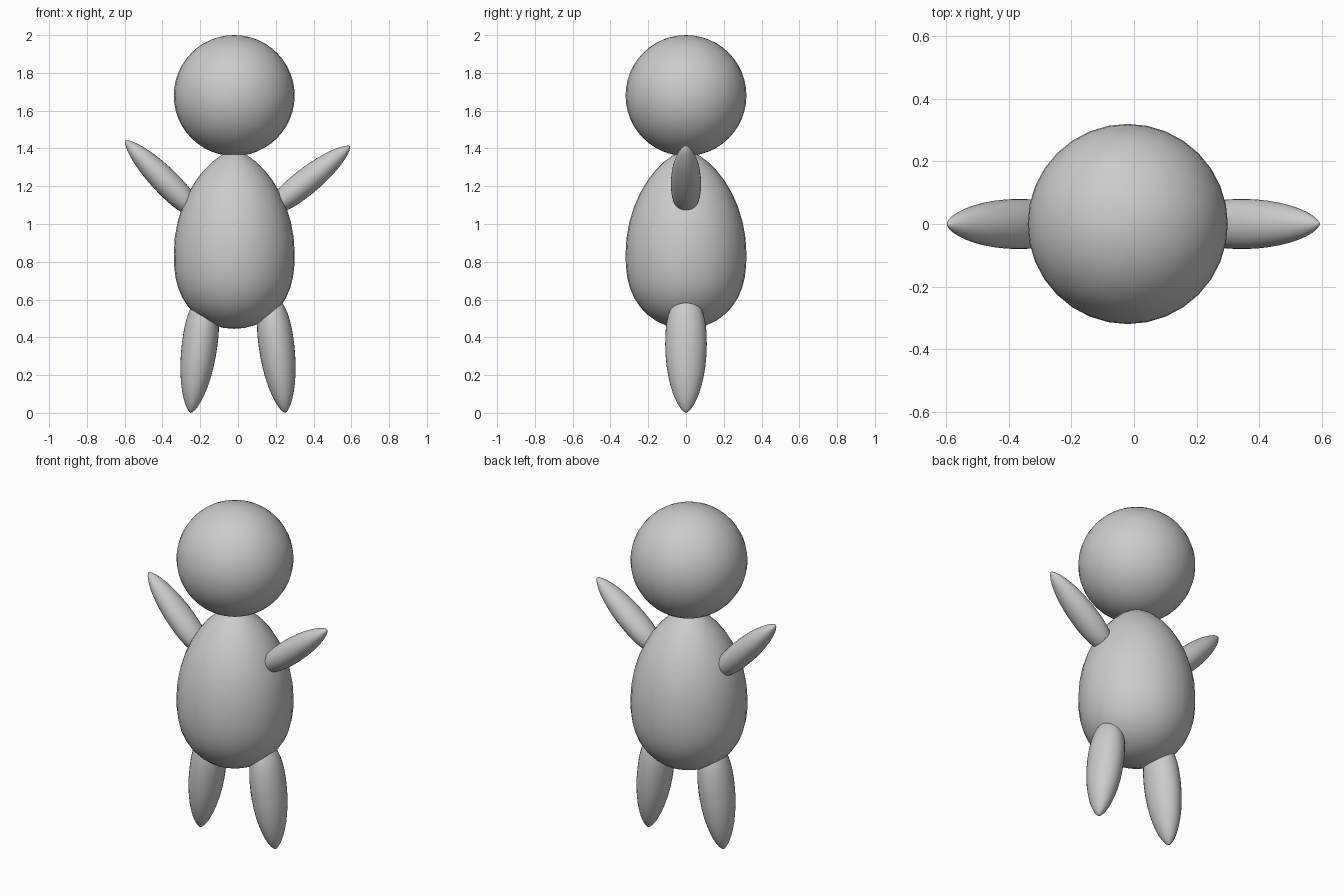
import bpy, bmesh, math
from mathutils import Matrix, Vector

if "Cube" in bpy.data.objects:
    bpy.data.objects.remove(bpy.data.objects["Cube"])

SEGMENTS = 32


def egg_profile(length, rings=20):
    """Unit-radius egg from its narrow tip (z=0) to its blunt end (z=length)."""
    wide = 0.58 * length
    pts = []
    for i in range(1, rings):
        a = math.pi * i / rings
        if a <= math.pi / 2:
            t = 1 - math.cos(a)
            pts.append(((1 - (1 - t) ** 2) ** 0.65, wide * t))
        else:
            t = 1 + math.cos(a)
            pts.append(((1 - (1 - t) ** 2.5) ** 0.5, length - (length - wide) * t))
    return pts


def add_egg(name, tip, direction, length, rx, ry):
    bm = bmesh.new()
    loops = []
    for r, z in egg_profile(length):
        loops.append([bm.verts.new((rx * r * math.cos(2 * math.pi * k / SEGMENTS),
                                    ry * r * math.sin(2 * math.pi * k / SEGMENTS), z))
                      for k in range(SEGMENTS)])
    start, end = bm.verts.new((0, 0, 0)), bm.verts.new((0, 0, length))
    for k in range(SEGMENTS):
        n = (k + 1) % SEGMENTS
        bm.faces.new((start, loops[0][n], loops[0][k]))
        bm.faces.new((end, loops[-1][k], loops[-1][n]))
        for a, b in zip(loops, loops[1:]):
            bm.faces.new((a[k], a[n], b[n], b[k]))
    # lay the long axis along the given direction in the xz plane
    turn = Matrix.Rotation(math.atan2(direction[0], direction[1]), 4, 'Y')
    bm.transform(Matrix.Translation(Vector(tip)) @ turn)
    bmesh.ops.recalc_face_normals(bm, faces=bm.faces)
    for f in bm.faces:
        f.smooth = True
    mesh = bpy.data.meshes.new(name)
    bm.to_mesh(mesh)
    bm.free()
    obj = bpy.data.objects.new(name, mesh)
    bpy.context.collection.objects.link(obj)
    return obj


# head
bpy.ops.mesh.primitive_uv_sphere_add(segments=SEGMENTS, ring_count=24, radius=0.32,
                                     location=(-0.02, 0, 1.68))
bpy.context.object.name = "head"
bpy.ops.object.shade_smooth()

# body, narrow end up
add_egg("body", (-0.02, 0, 1.39), (0, -1), 0.945, 0.32, 0.32)

# arms, from hand tip back into the shoulder
add_egg("left_arm", (-0.597, 0, 1.442), (0.70, -0.71), 0.55, 0.07, 0.08)
add_egg("right_arm", (0.593, 0, 1.412), (-0.78, -0.63), 0.54, 0.07, 0.08)

# legs, from foot tip up into the hip
for side, name in ((-1, "left_leg"), (1, "right_leg")):
    add_egg(name, (side * 0.25, 0, 0), (-side * 0.13, 1), 0.63, 0.094, 0.11)
